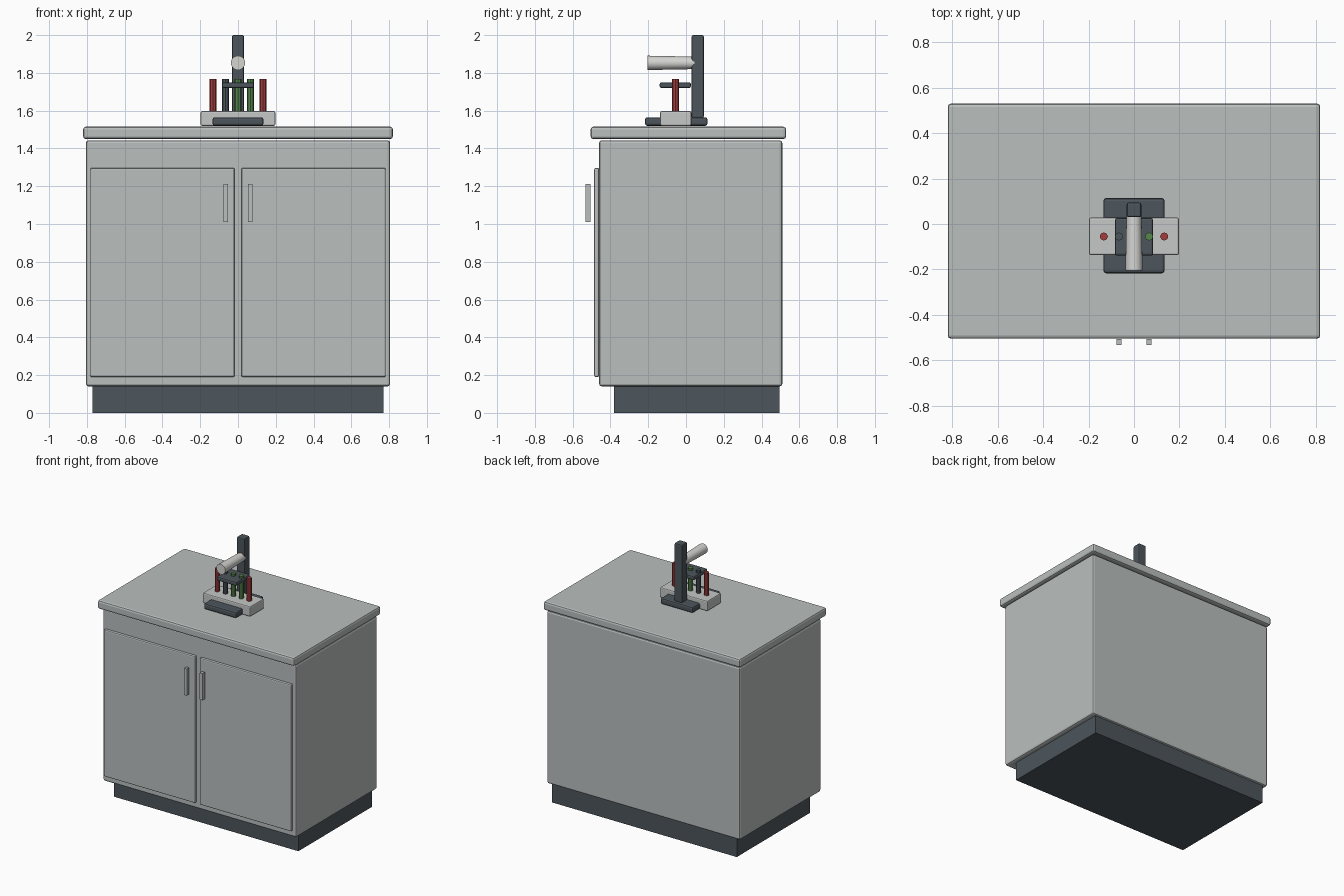
import bpy, bmesh
from math import radians
from mathutils import Matrix

cube = bpy.data.objects.get("Cube")
if cube:
    bpy.data.objects.remove(cube, do_unlink=True)


def material(name, r, g, b):
    mat = bpy.data.materials.new(name)
    mat.use_nodes = True
    mat.diffuse_color = (r, g, b, 1)
    bsdf = next(n for n in mat.node_tree.nodes if n.type == 'BSDF_PRINCIPLED')
    bsdf.inputs["Base Color"].default_value = (r, g, b, 1)
    return mat


GREY = material("cabinet_grey", 0.49, 0.52, 0.515)
PALE = material("pale_grey", 0.56, 0.58, 0.57)
WHITE = material("off_white", 0.66, 0.66, 0.64)
DARK = material("dark_slate", 0.075, 0.092, 0.107)
RED = material("red", 0.36, 0.045, 0.045)
GREEN = material("green", 0.09, 0.24, 0.07)


def finish(bm, name, mat):
    mesh = bpy.data.meshes.new(name)
    bm.to_mesh(mesh)
    bm.free()
    mesh.materials.append(mat)
    obj = bpy.data.objects.new(name, mesh)
    bpy.context.collection.objects.link(obj)
    return obj


def box(name, mat, xs, ys, zs, bevel=0):
    """Box spanning the given ranges, with optional chamfered edges."""
    bm = bmesh.new()
    bmesh.ops.create_cube(bm, size=1)
    spans = (xs, ys, zs)
    for v in bm.verts:
        v.co = [(a + b) / 2 + c * (b - a) for c, (a, b) in zip(v.co, spans)]
    obj = finish(bm, name, mat)
    if bevel:
        mod = obj.modifiers.new("edge_bevel", 'BEVEL')
        mod.width = bevel
        mod.segments = 2
    return obj


def rod(name, mat, x, y, z0, z1, radius, sides=8):
    bm = bmesh.new()
    bmesh.ops.create_cone(bm, cap_ends=True, segments=sides, radius1=radius,
                          radius2=radius, depth=z1 - z0,
                          matrix=Matrix.Translation((x, y, (z0 + z1) / 2)))
    return finish(bm, name, mat)


# Cabinet
box("toe_kick", DARK, (-0.77, 0.77), (-0.38, 0.495), (0, 0.145))
box("cabinet_body", GREY, (-0.805, 0.805), (-0.46, 0.51), (0.14, 1.443), 0.014)
box("countertop", GREY, (-0.82, 0.82), (-0.505, 0.53), (1.45, 1.515), 0.014)

# Doors and handles, mirrored left and right
for side, s in (("left", 1), ("right", -1)):
    box(side + "_door", GREY, sorted((s * 0.018, s * 0.782)),
        (-0.486, -0.46), (0.19, 1.297), 0.008)
    box(side + "_handle", GREY, sorted((s * 0.054, s * 0.078)),
        (-0.533, -0.506), (1.01, 1.212))

# Instrument base, post and stage
box("instrument_base", DARK, (-0.135, 0.135), (-0.217, 0.114), (1.52, 1.565), 0.012)
box("instrument_post", DARK, (-0.032, 0.032), (0.03, 0.094), (1.56, 2.0), 0.008)
box("stage", DARK, (-0.084, 0.084), (-0.139, 0.026), (1.72, 1.75), 0.009)

# Viewing tube, slightly wider at the front
bm = bmesh.new()
bmesh.ops.create_cone(bm, cap_ends=True, segments=20, radius1=0.033,
                      radius2=0.038, depth=0.25,
                      matrix=Matrix.Translation((0, -0.08, 1.853))
                      @ Matrix.Rotation(radians(90), 4, 'X'))
tube = finish(bm, "viewing_tube", WHITE)
bpy.context.view_layer.objects.active = tube
tube.select_set(True)
bpy.ops.object.shade_smooth_by_angle(angle=radians(40))
tube.select_set(False)

# Tube rack with a row of sample tubes
box("tube_rack", PALE, (-0.198, 0.198), (-0.137, 0.028), (1.52, 1.597), 0.008)
for i, mat in enumerate((RED, DARK, GREEN, GREEN, RED)):
    rod(f"sample_tube_{i + 1}", mat, (i - 2) * 0.0665, -0.055, 1.56, 1.768, 0.018)
